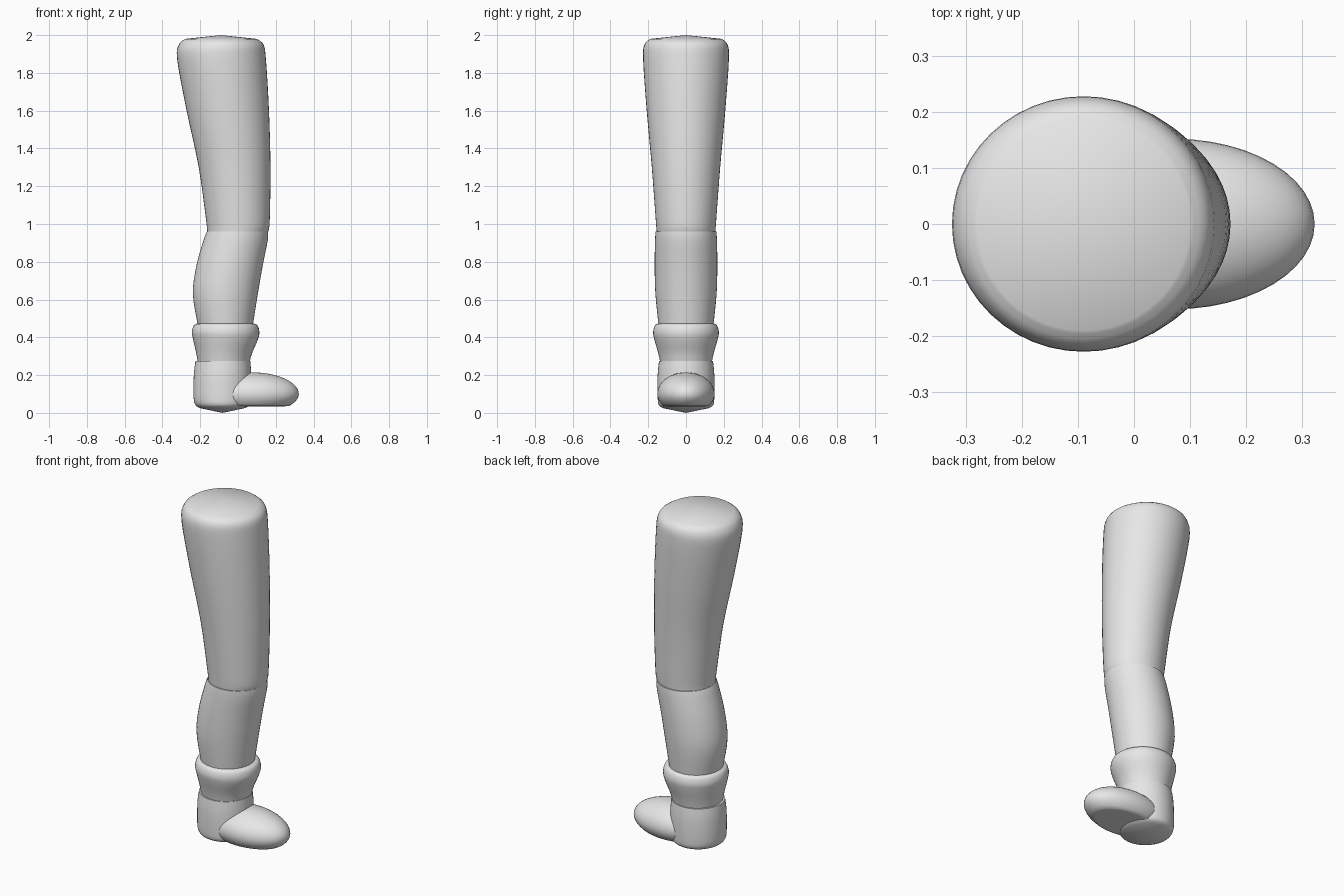
import bpy
import bmesh
import math
from mathutils import Vector

default_cube = bpy.data.objects.get("Cube")
if default_cube:
    bpy.data.objects.remove(default_cube)

SEGMENTS = 48

# Single plain material
grey = bpy.data.materials.new("plain grey")
grey.use_nodes = True
colour = (0.8, 0.8, 0.8, 1)
grey.diffuse_color = colour
grey.node_tree.nodes["Principled BSDF"].inputs["Base Color"].default_value = colour


def finish(name, bm):
    """Turn a bmesh into a smooth shaded object with the grey material."""
    bmesh.ops.recalc_face_normals(bm, faces=bm.faces)
    mesh = bpy.data.meshes.new(name)
    bm.to_mesh(mesh)
    bm.free()
    mesh.materials.append(grey)
    obj = bpy.data.objects.new(name, mesh)
    bpy.context.collection.objects.link(obj)
    bpy.ops.object.select_all(action="DESELECT")
    obj.select_set(True)
    bpy.context.view_layer.objects.active = obj
    bpy.ops.object.shade_smooth_by_angle(angle=math.radians(60))
    return obj


def smooth_profile(keys, steps):
    """Catmull-Rom interpolation through the section keys."""
    keys = [Vector(k) for k in keys]
    padded = [keys[0]] + keys + [keys[-1]]
    result = []
    for a, b, c, d in zip(padded, padded[1:], padded[2:], padded[3:]):
        for i in range(steps):
            t = i / steps
            result.append(b + (c - a) * t / 2
                          + (a - b * 2.5 + c * 2 - d / 2) * t ** 2
                          + ((b - c) * 3 + d - a) / 2 * t ** 3)
    return result + [keys[-1]]


def limb(name, sections, top_rise=0.0, bottom_drop=0.0, steps=4):
    """Loft elliptical sections (height, back x, toe x, half depth) and cap them."""
    bm = bmesh.new()
    rings = []
    for z, left, right, depth in smooth_profile(sections, steps):
        ring = []
        for i in range(SEGMENTS):
            angle = math.tau * i / SEGMENTS
            x = (left + right) / 2 + (right - left) / 2 * math.cos(angle)
            ring.append(bm.verts.new((x, depth * math.sin(angle), z)))
        rings.append(ring)
    for low, high in zip(rings, rings[1:]):
        for i in range(SEGMENTS):
            j = (i + 1) % SEGMENTS
            bm.faces.new((low[i], low[j], high[j], high[i]))
    # Shallow cone caps
    for ring, lift in ((rings[0], top_rise), (rings[-1], -bottom_drop)):
        centre = sum((v.co for v in ring), Vector()) / SEGMENTS
        tip = bm.verts.new(centre + Vector((0, 0, lift)))
        for i in range(SEGMENTS):
            bm.faces.new((ring[i], ring[(i + 1) % SEGMENTS], tip))
    return finish(name, bm)


# Thigh, wide and rounded at the top, narrowing to the knee
limb("thigh", [
    (1.98, -.28, .1, .19),
    (1.95, -.313, .135, .22),
    (1.87, -.322, .148, .227),
    (1.6, -.272, .164, .208),
    (1.3, -.208, .172, .181),
    (1.02, -.169, .168, .16),
    (.96, -.163, .16, .155),
], top_rise=.02)

# Shin with a calf that bulges backwards
limb("shin", [
    (.96, -.165, .16, .161),
    (.91, -.184, .157, .164),
    (.78, -.22, .131, .166),
    (.63, -.239, .105, .162),
    (.46, -.212, .078, .145),
])

# Folded boot cuff
limb("boot_cuff", [
    (.475, -.205, .075, .14),
    (.465, -.232, .102, .163),
    (.43, -.244, .113, .174),
    (.39, -.238, .106, .168),
    (.32, -.222, .076, .148),
    (.27, -.213, .062, .137),
])

# Boot ankle and heel
limb("boot_heel", [
    (.275, -.225, .065, .143),
    (.2, -.234, .07, .15),
    (.08, -.235, .07, .15),
    (.04, -.224, .06, .143),
    (.025, -.2, .035, .12),
], bottom_drop=.025)

# Toe of the boot, an egg shape with a flat sole
bm = bmesh.new()
bmesh.ops.create_uvsphere(bm, u_segments=SEGMENTS, v_segments=SEGMENTS // 2, radius=1)
for v in bm.verts:
    x, y, z = v.co
    height = z * .115 if z > 0 else max(z * .105, -.065)
    v.co = Vector((.07 + x * .252, y * .152, .1 + height))
finish("boot_toe", bm)
